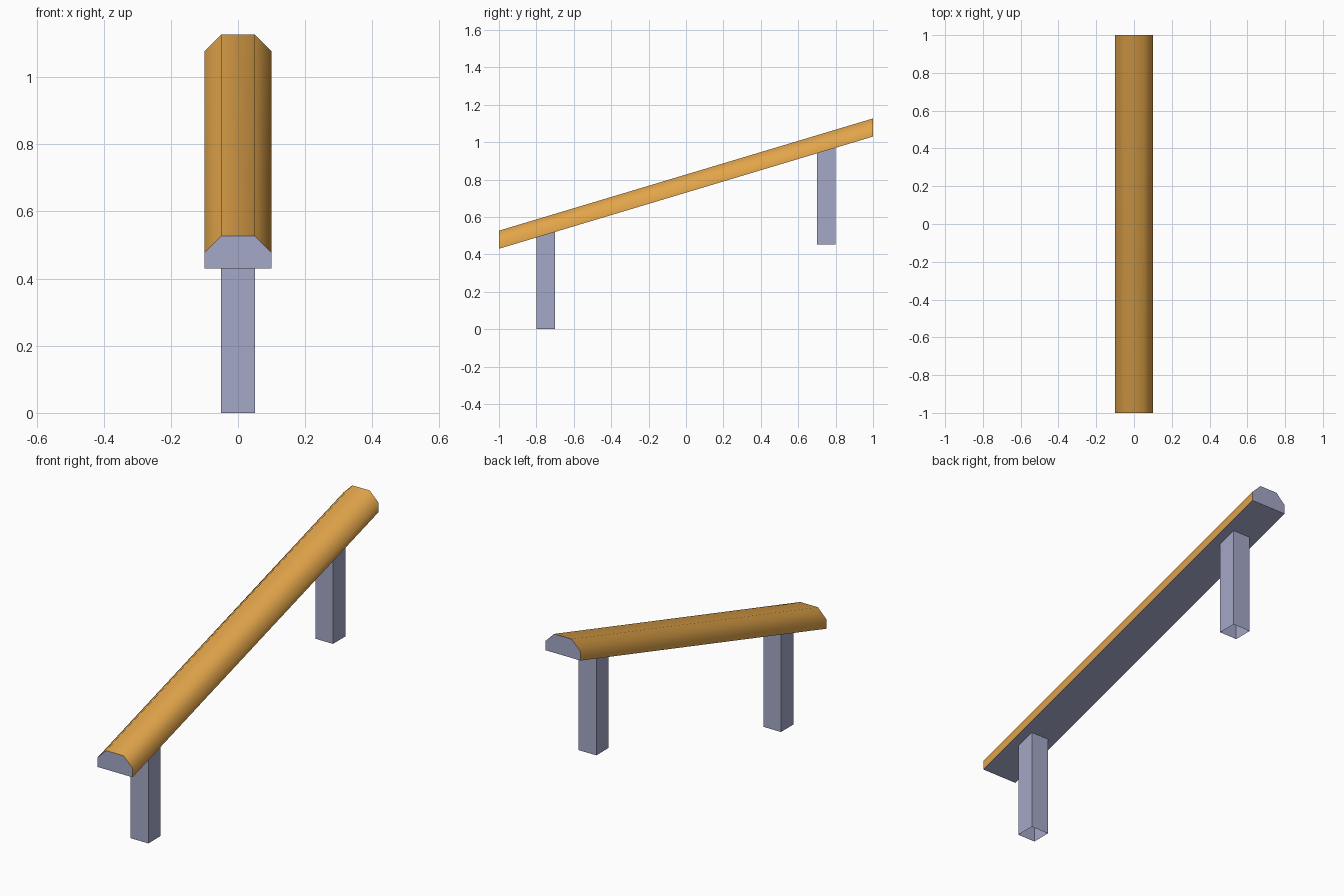
import bpy, bmesh

if "Cube" in bpy.data.objects:
    bpy.data.objects.remove(bpy.data.objects["Cube"])

SLOPE = 0.3          # rise of the rail per unit of y
BASE = 0.73          # underside height of the rail at y = 0


def material(name, rgb):
    m = bpy.data.materials.new(name)
    m.diffuse_color = (*rgb, 1.0)
    m.use_nodes = True
    m.node_tree.nodes["Principled BSDF"].inputs["Base Color"].default_value = m.diffuse_color
    return m


orange = material("warm_orange", (0.76, 0.375, 0.069))
grey = material("blue_grey", (0.376, 0.392, 0.575))


def make_object(name, bm, mats):
    mesh = bpy.data.meshes.new(name)
    bm.to_mesh(mesh)
    bm.free()
    for m in mats:
        mesh.materials.append(m)
    ob = bpy.data.objects.new(name, mesh)
    bpy.context.collection.objects.link(ob)
    return ob


def underside(y):
    return BASE + SLOPE * y


# Sloping rail: chamfered profile swept along y with vertical ends
profile = [(-0.1, 0), (0.1, 0), (0.1, 0.047), (0.05, 0.097),
           (-0.05, 0.097), (-0.1, 0.047)]
bm = bmesh.new()
front, back = [[bm.verts.new((x, y, underside(y) + z)) for x, z in profile]
               for y in (-1, 1)]
n = len(profile)
bm.faces.new(front)
bm.faces.new(back[::-1])
for i in range(n):
    j = (i + 1) % n
    f = bm.faces.new((front[i], back[i], back[j], front[j]))
    f.material_index = 0 if i == 0 else 1
    f.smooth = i != 0
bmesh.ops.recalc_face_normals(bm, faces=bm.faces)
# Crisp edges between the grey ends / underside and the orange top
for e in bm.edges:
    e.smooth = all(f.smooth for f in e.link_faces)
make_object("rail", bm, [grey, orange])


# Square posts, open below, with tops cut to the slope of the rail
def post(name, y0, y1, foot):
    bm = bmesh.new()
    corners = [(-0.05, y0), (0.05, y0), (0.05, y1), (-0.05, y1)]
    low = [bm.verts.new((x, y, foot)) for x, y in corners]
    top = [bm.verts.new((x, y, underside(y))) for x, y in corners]
    for i in range(4):
        j = (i + 1) % 4
        bm.faces.new((low[i], low[j], top[j], top[i]))
    make_object(name, bm, [grey])


post("front_post", -0.8, -0.7, 0.0)
post("back_post", 0.7, 0.8, 0.453)
